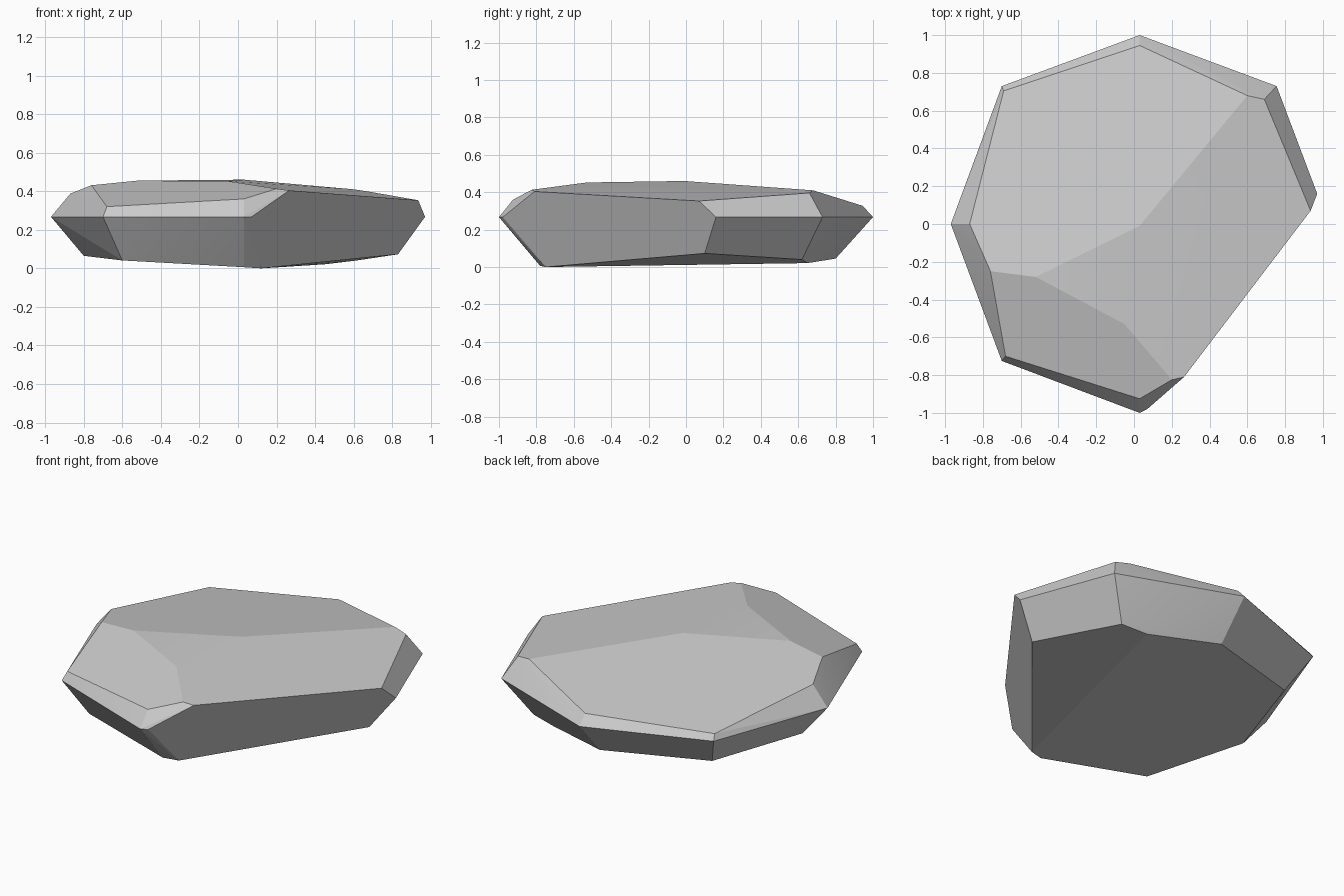
import bpy, bmesh, math

# Widest outline of the stone, all at one height
MID_Z = 0.267
middle = [(x, y, MID_Z) for x, y in (
    (0.03, 1.0), (-0.70, 0.73), (-0.97, 0.0), (-0.70, -0.725), (0.03, -1.0),
    (0.07, -0.98), (0.97, 0.16), (0.755, 0.73))]

# Corners of the underside
bottom = [
    (0.03, 0.80, 0.045), (-0.60, 0.60, 0.069), (-0.80, 0.0, 0.065),
    (-0.60, -0.60, 0.041), (0.03, -0.78, 0.006), (0.12, -0.75, 0.0),
    (0.83, 0.10, 0.073), (0.61, 0.62, 0.04), (0.45, 0.65, 0.021)]

# Corners of the sloping upper facets
top = [
    (0.03, 0.945, 0.327), (-0.69, 0.705, 0.302), (-0.87, 0.0, 0.387),
    (-0.76, -0.25, 0.431), (-0.68, -0.70, 0.32), (0.03, -0.925, 0.36),
    (0.20, -0.825, 0.413), (0.265, -0.81, 0.404), (0.935, 0.07, 0.353),
    (0.69, 0.66, 0.396), (0.60, 0.68, 0.41), (0.03, -0.01, 0.46),
    (-0.52, -0.28, 0.455), (-0.05, -0.53, 0.452)]

# Stone: wrap the corners in a convex shell and merge near-flat triangles
bm = bmesh.new()
for co in middle + bottom + top:
    bm.verts.new(co)
bmesh.ops.convex_hull(bm, input=bm.verts[:])
bmesh.ops.delete(bm, geom=[v for v in bm.verts if not v.link_faces], context='VERTS')
bmesh.ops.dissolve_limit(bm, angle_limit=math.radians(3), verts=bm.verts[:], edges=bm.edges[:])
bmesh.ops.recalc_face_normals(bm, faces=bm.faces[:])

mesh = bpy.data.meshes.new("flat_stone")
bm.to_mesh(mesh)
bm.free()
stone = bpy.data.objects.new("flat_stone", mesh)
bpy.context.collection.objects.link(stone)

# Soften only the faintest crease on top
bpy.context.view_layer.objects.active = stone
stone.select_set(True)
bpy.ops.object.shade_smooth_by_angle(angle=math.radians(8))
